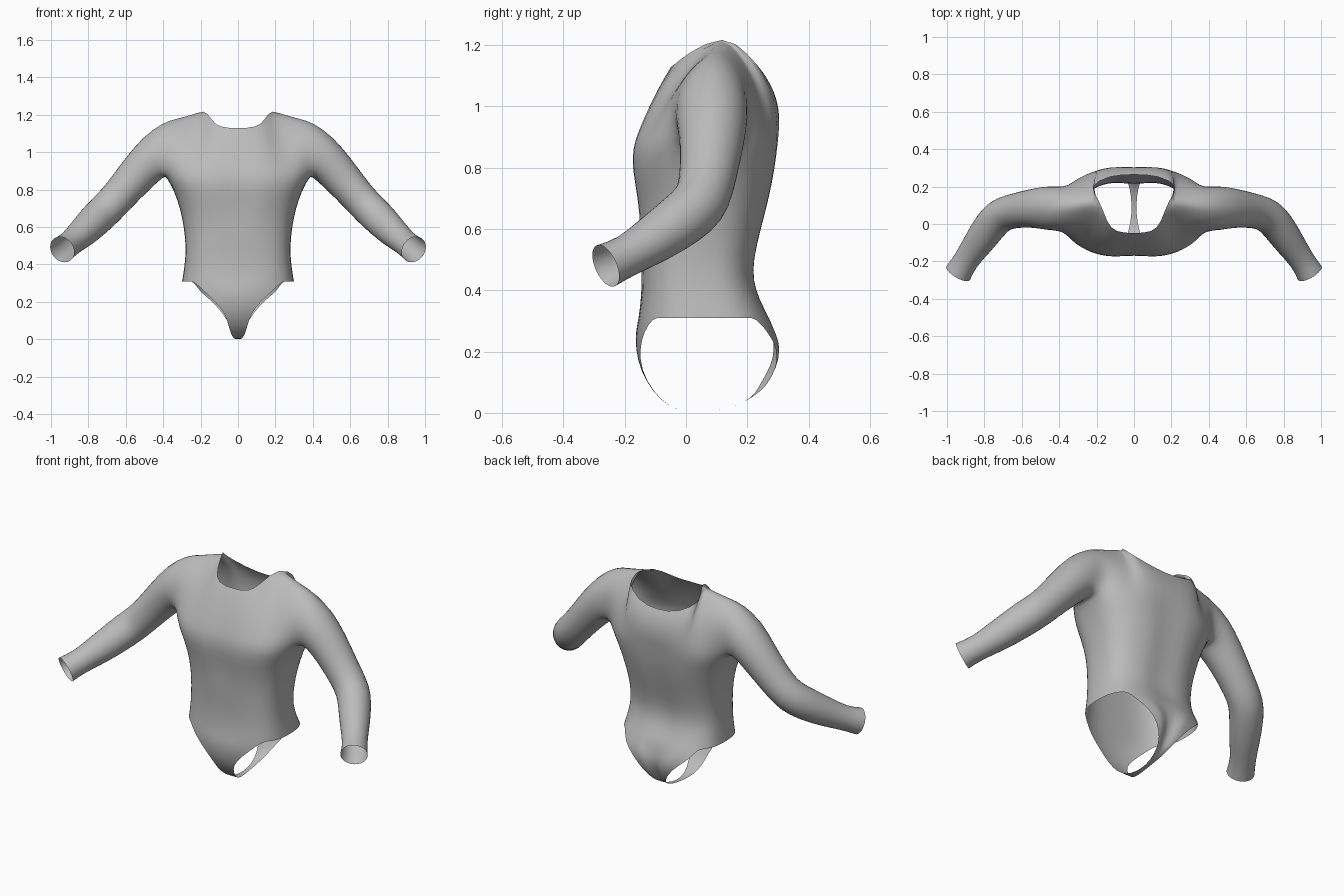
import bpy, bmesh, math
from mathutils import Vector as V

if "Cube" in bpy.data.objects:
    bpy.data.objects.remove(bpy.data.objects["Cube"])

N = 16      # segments from front centre round the side to back centre
R = 6       # rows from armpit level to shoulder seam
bm = bmesh.new()


def add(p):
    return bm.verts.new(p)


def stitch(a, b, closed=False):
    """Quads between two equally long rows of vertices."""
    n = len(a)
    for i in range(n if closed else n - 1):
        k = (i + 1) % n
        f = []
        for v in (a[i], a[k], b[k], b[i]):
            if v not in f:
                f.append(v)
        if len(f) > 2:
            bm.faces.new(f)


def body_ring(z, w, yf, yb):
    """Half of a rounded body section; slight grooves at spine and breastbone."""
    c, d, p = (yf + yb) / 2, (yb - yf) / 2, 0.70 if z < 0.6 else 0.75
    row = []
    for j in range(N + 1):
        t = -math.pi / 2 + math.pi * j / N
        y = c + math.copysign(abs(math.sin(t)) ** p, t) * d
        if j == N and z > 0.35:
            y -= 0.015
        if j == 0 and z > 0.65:
            y += 0.015
        x = 0 if j in (0, N) else w * math.cos(t) ** p
        row.append(add((x, y, z)))
    return row


# Trunk from hip line to armpit: z, half width, front y, back y
trunk = [(0.31, .30, -.155, .275), (0.37, .29, -.148, .245), (0.43, .283, -.145, .225),
         (0.50, .28, -.147, .225), (0.60, .29, -.152, .25), (0.70, .31, -.163, .277),
         (0.80, .345, -.183, .297), (0.87, .385, -.180, .305)]
rings = [body_ring(*s) for s in trunk]
for a, b in zip(rings, rings[1:]):
    stitch(a, b)
hip, chest = rings[0], rings[-1]

# Chest and back panels rising to the neckline and shoulder seam
seam = [(.18, .125, 1.238), (.25, .115, 1.212), (.33, .10, 1.188), (.405, .09, 1.165)]
seam_v = [add(p) for p in seam]
front_top = [add(p) for p in [(0, -.05, 1.13), (.10, -.045, 1.13), (.145, .005, 1.175)]] + seam_v
back_top = [add(p) for p in [(0, .265, 1.085), (.13, .262, 1.10), (.25, .20, 1.175)]] + seam_v


def panel(base, top, side, bulge):
    rows = [base] + [[] for _ in range(R - 1)] + [top]
    for j, (a, b) in enumerate(zip(base, top)):
        f = (j / 6) ** 2
        ctrl = (a.co + b.co) / 2 + V((0, side * (bulge + .06 * f), .02 + .09 * f))
        for r in range(1, R):
            t = r / R
            p = a.co * (1 - t) ** 2 + ctrl * 2 * t * (1 - t) + b.co * t * t
            if j == 0:
                p.x = 0
            rows[r].append(add(p))
    for a, b in zip(rows, rows[1:]):
        stitch(a, b)
    return [r[-1] for r in rows]      # armhole edge


front_edge = panel(chest[:7], front_top, -1, .01)
back_edge = panel(chest[:9:-1], back_top, 1, .045)

# Sleeve: rings along a bent arm, starting from the armhole loop
loop = [chest[8], chest[9]] + back_edge + front_edge[-2::-1] + [chest[7]]
arm = [(.455, .085, .975, .122), (.535, .085, .885, .107), (.60, .077, .81, .098),
       (.665, .065, .735, .093), (.72, .045, .68, .094), (.77, -.01, .632, .092),
       (.835, -.105, .565, .082), (.90, -.195, .51, .066), (.94, -.262, .480, .075)]
path = [V((.33, .09, 1.0))] + [V(a[:3]) for a in arm]
path.append(path[-1] * 2 - path[-2])
prev = loop
for i, s in enumerate(arm, 1):
    T = (path[i + 1] - path[i - 1]).normalized()
    back = V((0, 1, 0))
    back = (back - T * back.dot(T)).normalized()
    up = T.cross(back)
    n = len(loop)
    ring = [add(path[i] + s[3] * (back * math.sin(math.tau * k / n) - up * math.cos(math.tau * k / n)))
            for k in range(n)]
    stitch(prev, ring, True)
    prev = ring

# Crotch strip between the leg openings: y, z, half width
strip = [(-.166, .265, .19), (-.165, .21, .13), (-.15, .14, .068), (-.11, .07, .05),
         (-.06, .022, .035), (0, .002, .02), (.07, .002, .011), (.15, .017, .015),
         (.22, .05, .03), (.27, .09, .05), (.303, .15, .09), (.315, .21, .145), (.305, .26, .21)]
prev = hip[:5]
shape = [v.co.x / hip[4].co.x for v in prev]
for y, z, w in strip:
    side = 1 if y < .07 else -1
    row = []
    for f in shape:
        crease = .035 * math.exp(-(f * w / .03) ** 2) if y > .26 else 0
        row.append(add((f * w, y + side * .8 * (f * w) ** 2 - crease, z)))
    stitch(prev, row)
    prev = row
stitch(prev, hip[:11:-1])

bmesh.ops.recalc_face_normals(bm, faces=bm.faces)
me = bpy.data.meshes.new("bodysuit")
bm.to_mesh(me)
bm.free()
suit = bpy.data.objects.new("bodysuit", me)
bpy.context.collection.objects.link(suit)

# Plain grey cloth
mat = bpy.data.materials.new("grey cloth")
mat.diffuse_color = (.5, .5, .5, 1)
mat.use_nodes = True
mat.node_tree.nodes["Principled BSDF"].inputs["Base Color"].default_value = mat.diffuse_color
me.materials.append(mat)

# Mirror to the other side and round the surface
m = suit.modifiers.new("mirror", 'MIRROR')
m.use_clip = True
m.merge_threshold = .0005
s = suit.modifiers.new("smooth", 'SUBSURF')
s.levels = s.render_levels = 1
for p in me.polygons:
    p.use_smooth = True
